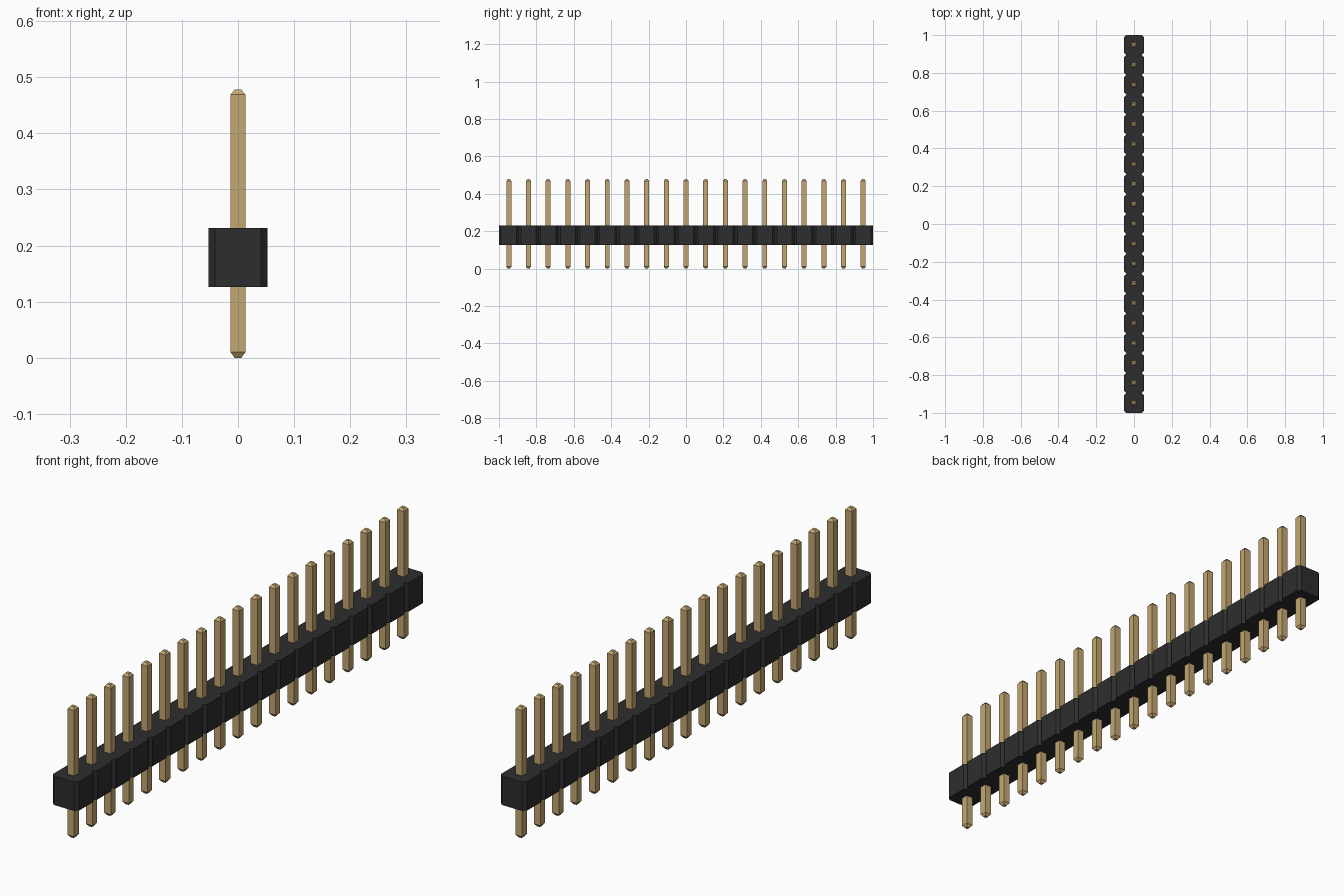
import bpy
import bmesh

cube = bpy.data.objects.get("Cube")
if cube:
    bpy.data.objects.remove(cube, do_unlink=True)

COUNT = 19
PITCH = 2 / COUNT
HALF = PITCH / 2
CHAMFER = 0.012
PIN_HALF, TIP_HALF = 0.0133, 0.006


def make_material(name, rgb):
    mat = bpy.data.materials.new(name)
    mat.use_nodes = True
    color = (*rgb, 1)
    mat.diffuse_color = color
    mat.node_tree.nodes["Principled BSDF"].inputs["Base Color"].default_value = color
    return mat


def loft(bm, sections):
    """Skin a stack of matching rings, given as (points, height), and cap both ends."""
    rings = [[bm.verts.new((x, y, z)) for x, y in pts] for pts, z in sections]
    n = len(rings[0])
    for low, high in zip(rings, rings[1:]):
        for i in range(n):
            j = (i + 1) % n
            bm.faces.new((low[i], low[j], high[j], high[i]))
    bm.faces.new(rings[0][::-1])
    bm.faces.new(rings[-1])


def add_object(name, bm, mat):
    bmesh.ops.recalc_face_normals(bm, faces=bm.faces)
    mesh = bpy.data.meshes.new(name)
    bm.to_mesh(mesh)
    bm.free()
    mesh.materials.append(mat)
    obj = bpy.data.objects.new(name, mesh)
    bpy.context.collection.objects.link(obj)


def square(h, y):
    return [(-h, y - h), (h, y - h), (h, y + h), (-h, y + h)]


black = make_material("black plastic", (0.027, 0.027, 0.027))
gold = make_material("gold metal", (0.56, 0.39, 0.17))
centres = [(i - (COUNT - 1) / 2) * PITCH for i in range(COUNT)]

# Housing: one outline with chamfered segments, notched between neighbours
side = []
for y in centres:
    side += [(HALF - CHAMFER, y - HALF), (HALF, y - HALF + CHAMFER),
             (HALF, y + HALF - CHAMFER)]
side.append((HALF - CHAMFER, 1))
outline = side + [(-x, y) for x, y in reversed(side)]
bm = bmesh.new()
loft(bm, [(outline, 0.126), (outline, 0.231)])
add_object("housing", bm, black)

# Pins: square posts with tapered tips
for number, y in enumerate(centres, 1):
    bm = bmesh.new()
    loft(bm, [(square(TIP_HALF, y), 0), (square(PIN_HALF, y), 0.01),
              (square(PIN_HALF, y), 0.469), (square(TIP_HALF, y), 0.478)])
    add_object(f"pin_{number}", bm, gold)
